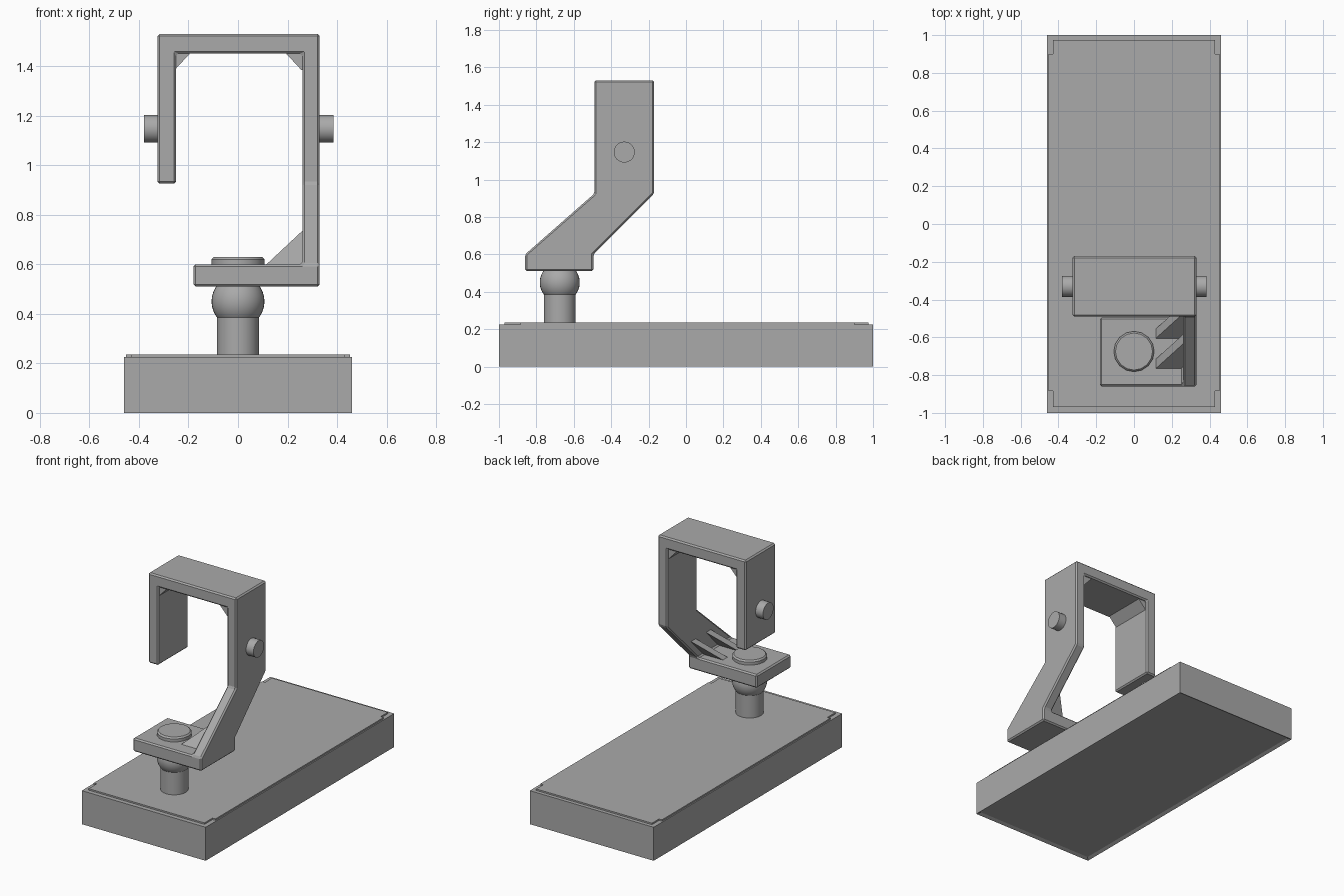
import bpy, bmesh, math
from mathutils import Vector

if "Cube" in bpy.data.objects:
    bpy.data.objects.remove(bpy.data.objects["Cube"])

grey = bpy.data.materials.new("mid grey")
grey.diffuse_color = (0.4, 0.4, 0.4, 1)
grey.use_nodes = True
grey.node_tree.nodes["Principled BSDF"].inputs["Base Color"].default_value = grey.diffuse_color


def finish(name, bm, bevel=0):
    """Turn a bmesh into a named grey object, optionally with bevelled edges."""
    bmesh.ops.recalc_face_normals(bm, faces=bm.faces)
    mesh = bpy.data.meshes.new(name)
    bm.to_mesh(mesh)
    bm.free()
    mesh.materials.append(grey)
    ob = bpy.data.objects.new(name, mesh)
    bpy.context.collection.objects.link(ob)
    if bevel:
        add_bevel(ob, bevel)
    return ob


def add_bevel(ob, width):
    mod = ob.modifiers.new("Bevel", 'BEVEL')
    mod.width = width
    mod.segments = 1
    mod.limit_method = 'ANGLE'
    mod.angle_limit = math.radians(30)


def prism(name, points, axis, a, b, bevel=0):
    """Extrude a 2D profile along x (points are y, z) or y (points are x, z)."""
    bm = bmesh.new()
    place = (lambda p, t: (t, p[0], p[1])) if axis == 'x' else (lambda p, t: (p[0], t, p[1]))
    face = bm.faces.new([bm.verts.new(place(p, a)) for p in points])
    geo = bmesh.ops.extrude_face_region(bm, geom=[face])["geom"]
    shift = Vector((b - a, 0, 0) if axis == 'x' else (0, b - a, 0))
    bmesh.ops.translate(bm, vec=shift, verts=[v for v in geo if isinstance(v, bmesh.types.BMVert)])
    return finish(name, bm, bevel)


def box(name, x0, x1, y0, y1, z0, z1):
    return prism(name, [(x0, z0), (x1, z0), (x1, z1), (x0, z1)], 'y', y0, y1)


def smooth(ob):
    bpy.ops.object.select_all(action='DESELECT')
    ob.select_set(True)
    bpy.context.view_layer.objects.active = ob
    bpy.ops.object.shade_smooth_by_angle(angle=math.radians(35))


def lathe(name, profile, center, sides=32, axis='z'):
    """Spin an (r, h) profile around an axis through center."""
    bm = bmesh.new()
    verts = [bm.verts.new((r, 0, h)) for r, h in profile]
    edges = [bm.edges.new(e) for e in zip(verts, verts[1:])]
    bmesh.ops.spin(bm, geom=verts + edges, cent=(0, 0, 0), axis=(0, 0, 1),
                   angle=2 * math.pi, steps=sides, use_duplicate=False)
    bmesh.ops.remove_doubles(bm, verts=bm.verts, dist=1e-5)
    for v in bm.verts:
        x, y, z = v.co
        v.co = Vector(center) + Vector((z, y, -x) if axis == 'x' else (x, y, z))
    ob = finish(name, bm)
    smooth(ob)
    return ob


# Base block with a shallow recess in its underside
bm = bmesh.new()
bmesh.ops.create_cube(bm, size=1)
for v in bm.verts:
    v.co = (v.co.x * 0.92, v.co.y * 2, 0.1125 + v.co.z * 0.225)
bm.normal_update()
under = [f for f in bm.faces if f.normal.z < -0.9]
bmesh.ops.inset_region(bm, faces=under, thickness=0.03)
for v in under[0].verts:
    v.co.z += 0.01
finish("base", bm)

# Thin lid, with a narrow strip along each long side
box("base_lid", -0.43, 0.43, -0.97, 0.975, 0.22, 0.235)
for side, name in ((-1, "left"), (1, "right")):
    box(name + "_lid_strip", side * 0.44 - 0.012, side * 0.44 + 0.012, -0.885, 0.9, 0.22, 0.235)

# Post, ball joint and cap
PY = -0.675
lathe("post", [(0, 0.23), (0.085, 0.23), (0.085, 0.42), (0, 0.42)], (0, PY, 0))
ball = [(0.107 * math.sin(math.pi * i / 16), 0.45 - 0.107 * math.cos(math.pi * i / 16))
        for i in range(17)]
lathe("ball_joint", ball, (0, PY, 0))
lathe("joint_cap", [(0, 0.58), (0.107, 0.58), (0.107, 0.62), (0.098, 0.63), (0, 0.63)],
      (0, PY, 0), 16)

# Bracket: front outline intersected with the cranked side outline
front = [(-0.18, 0.51), (0.33, 0.51), (0.33, 1.53), (-0.325, 1.53), (-0.325, 0.925),
         (-0.25, 0.925), (-0.25, 1.45), (0.26, 1.45), (0.26, 0.6), (-0.18, 0.6)]
side = [(-0.86, 0.4), (-0.495, 0.4), (-0.495, 0.6), (-0.17, 0.925), (-0.17, 1.7),
        (-0.49, 1.7), (-0.49, 0.925), (-0.86, 0.6)]
bracket = prism("bracket", front, 'y', -1, 0)
cutter = prism("bracket_side_cutter", side, 'x', -0.5, 0.5)
cutter.hide_render = True
cutter.hide_viewport = True
cut = bracket.modifiers.new("Side outline", 'BOOLEAN')
cut.operation = 'INTERSECT'
cut.solver = 'EXACT'
cut.object = cutter
add_bevel(bracket, 0.009)

# Upper corner fillets and clamp knobs, one on each side
for s, name in ((-1, "left"), (1, "right")):
    wall = 0.255
    prism(name + "_corner_fillet",
          [(s * (wall - 0.065), 1.455), (s * (wall + 0.01), 1.455), (s * (wall + 0.01), 1.385),
           (s * wall, 1.385)], 'y', -0.475, -0.185)
    lathe(name + "_knob", [(0, 0.30), (0.056, 0.30), (0.056, 0.385), (0, 0.385)] if s > 0 else
          [(0, -0.38), (0.056, -0.38), (0.056, -0.30), (0, -0.30)], (0, -0.33, 1.147), 32, 'x')

# Two leaning gussets between plate and arm
for i, y in enumerate((-0.77, -0.61)):
    bm = bmesh.new()
    rings = [[bm.verts.new((x, y + t + lean, z)) for x, z, lean in
              ((0.11, 0.595, 0), (0.265, 0.595, 0), (0.265, 0.74, 0.14))] for t in (0, 0.05)]
    for ring in rings:
        bm.faces.new(ring)
    for a in range(3):
        b = (a + 1) % 3
        bm.faces.new((rings[0][a], rings[0][b], rings[1][b], rings[1][a]))
    finish("front_gusset" if i == 0 else "rear_gusset", bm)
